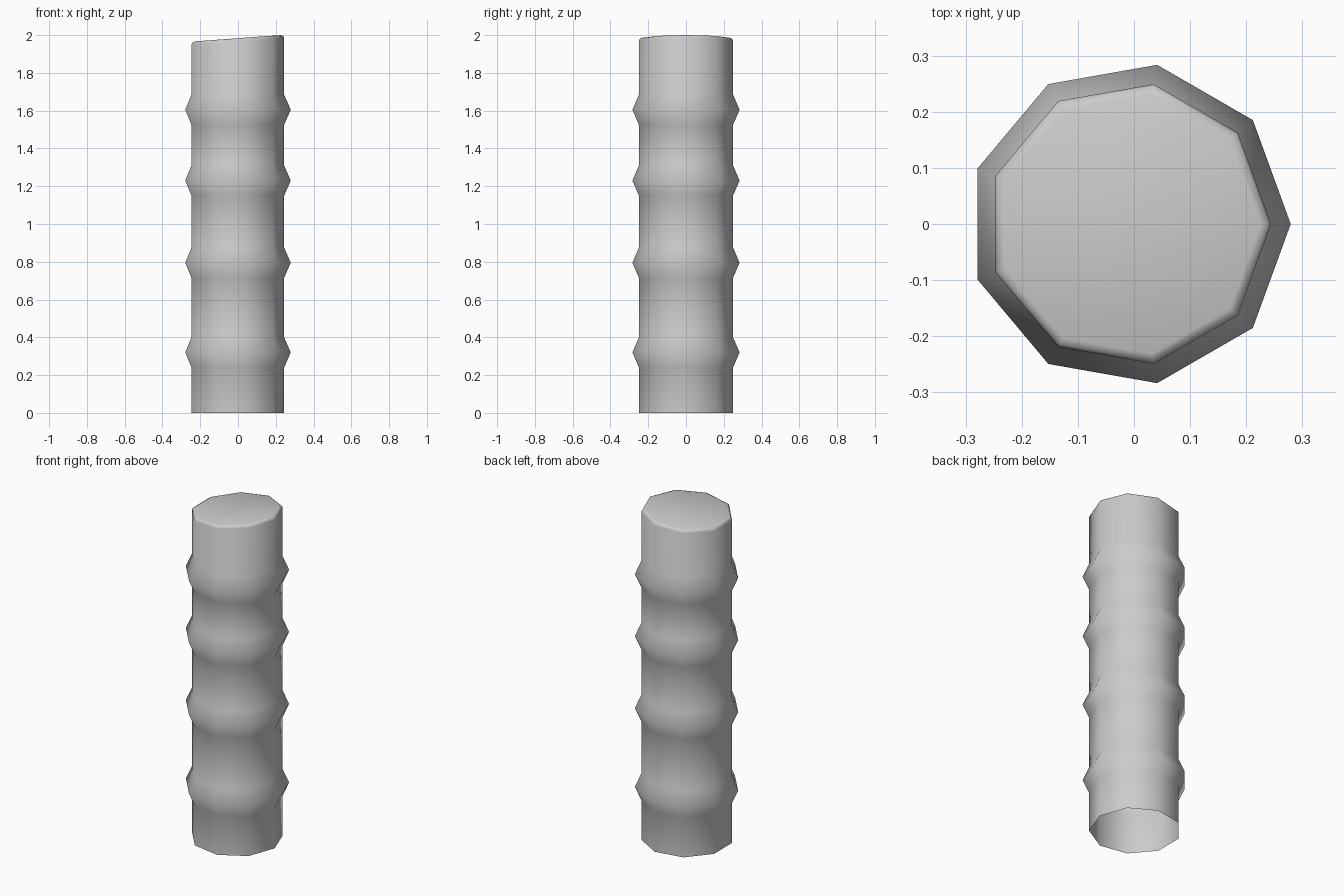
import bpy, bmesh
from math import cos, sin, tau

if "Cube" in bpy.data.objects:
    bpy.data.objects.remove(bpy.data.objects["Cube"])

SIDES = 9
CX = -0.0087      # nine-sided outline is offset so its bounds are centred
R, R_NODE = 0.253, 0.288
NODES = [0.32, 0.795, 1.23, 1.605]
HALF = 0.08
SLOPE = 0.073     # slanted cut at the top

bm = bmesh.new()


def ring(r, z, slope=0.0):
    verts = []
    for i in range(SIDES):
        a = tau * i / SIDES
        x = CX + r * cos(a)
        verts.append(bm.verts.new((x, r * sin(a), z + slope * x)))
    return verts


# Stalk profile: open bottom, flared joints, bevelled slanted top
rings = [ring(R, 0)]
for z in NODES:
    rings += [ring(R, z - HALF), ring(R_NODE, z), ring(R, z + HALF)]
rings.append(ring(R, 1.968, SLOPE))
rings.append(ring(R - 0.005, 1.978, SLOPE))
rings.append(ring(R - 0.018, 1.9835, SLOPE))

for lo, hi in zip(rings, rings[1:]):
    for i in range(SIDES):
        j = (i + 1) % SIDES
        bm.faces.new((lo[i], lo[j], hi[j], hi[i]))
bm.faces.new(rings[-1])   # slanted cap

for f in bm.faces:
    f.smooth = True

mesh = bpy.data.meshes.new("bamboo_stalk")
bm.to_mesh(mesh)
bm.free()
stalk = bpy.data.objects.new("bamboo_stalk", mesh)
bpy.context.collection.objects.link(stalk)
